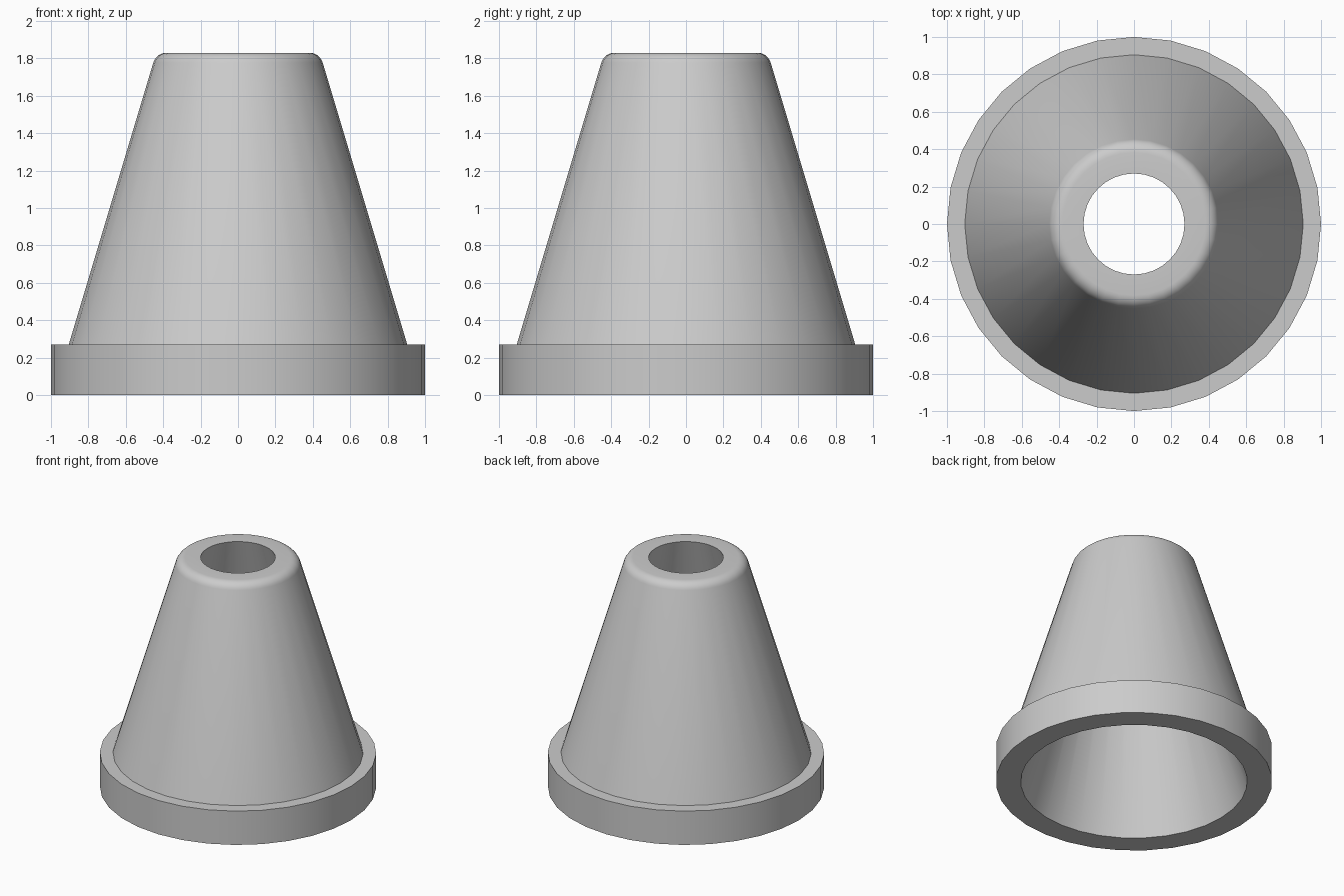
import bpy, bmesh
from math import sin, cos, radians, tau
from mathutils import Vector

cube = bpy.data.objects.get("Cube")
if cube:
    bpy.data.objects.remove(cube)

SEGMENTS = 32
HEIGHT = 1.83
RIM_TOP = 0.27

grey = bpy.data.materials.new("plain grey")
grey.use_nodes = True
colour = (0.6, 0.6, 0.6, 1)
grey.diffuse_color = colour
grey.node_tree.nodes["Principled BSDF"].inputs["Base Color"].default_value = colour


def lathe(name, profile):
    """Spin a closed (radius, height) profile about the z axis."""
    bm = bmesh.new()
    verts = [bm.verts.new((r, 0, z)) for r, z in profile]
    edges = [bm.edges.new((v, verts[i - 1])) for i, v in enumerate(verts)]
    bmesh.ops.spin(bm, geom=verts + edges, cent=Vector(), axis=(0, 0, 1),
                   angle=tau, steps=SEGMENTS, use_merge=True)
    bmesh.ops.remove_doubles(bm, verts=bm.verts, dist=0.0001)
    bmesh.ops.recalc_face_normals(bm, faces=bm.faces)
    mesh = bpy.data.meshes.new(name)
    bm.to_mesh(mesh)
    bm.free()
    mesh.materials.append(grey)
    obj = bpy.data.objects.new(name, mesh)
    bpy.context.collection.objects.link(obj)
    bpy.ops.object.select_all(action="DESELECT")
    obj.select_set(True)
    bpy.context.view_layer.objects.active = obj
    bpy.ops.object.shade_smooth_by_angle(angle=radians(30))
    return obj


# Rounded shoulder between the sloping wall and the flat top
fillet = 0.074
shoulder = []
for step in range(7):
    a = radians(16.7 + 73.3 * step / 6)
    shoulder.append((0.382 + fillet * cos(a), HEIGHT - fillet + fillet * sin(a)))

# Hollow cone with a flanged foot, open at both ends
profile = [(0.82, 0), (1, 0), (1, RIM_TOP), (0.905, RIM_TOP), *shoulder, (0.27, HEIGHT)]
lathe("flanged_cone", profile)
